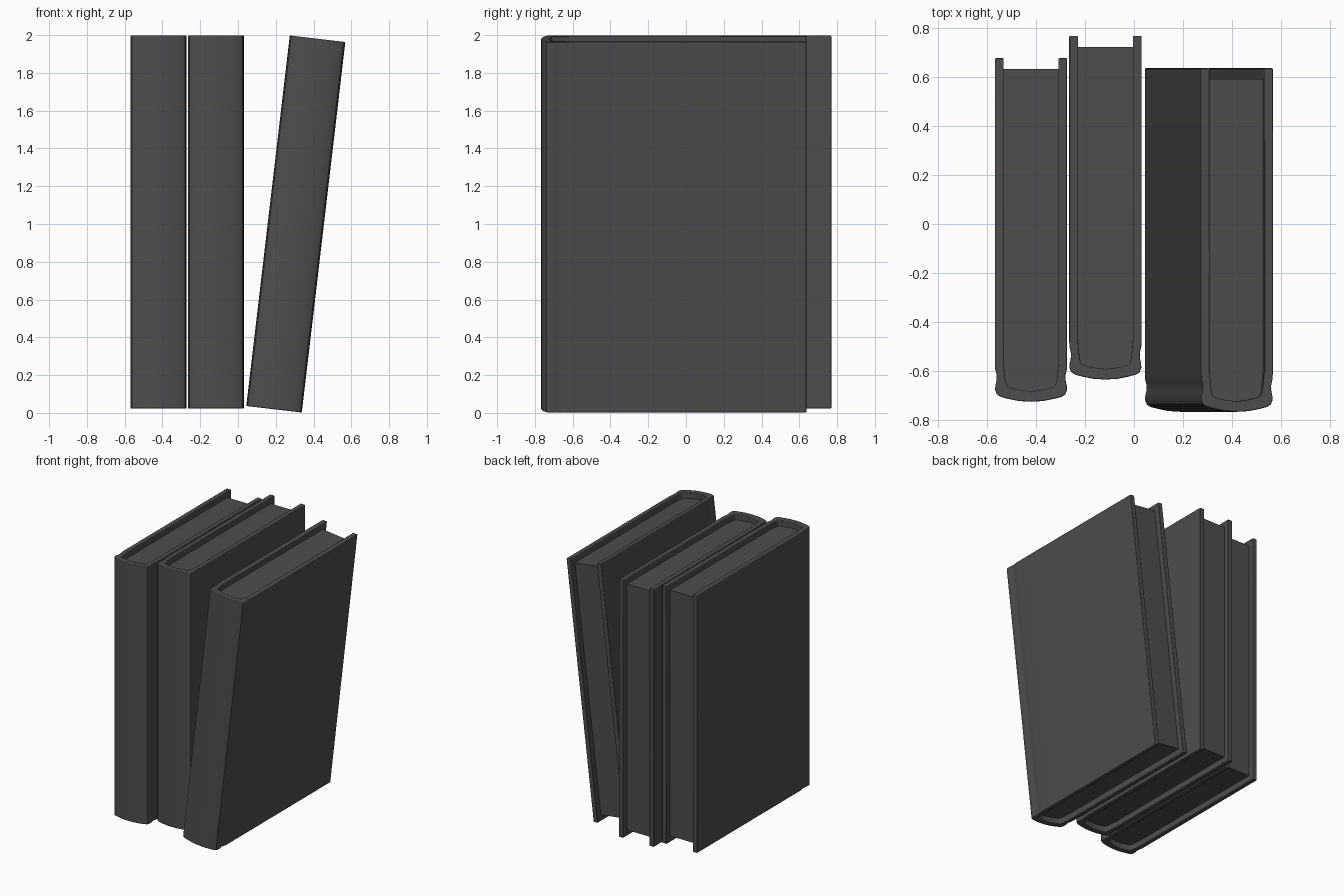
import bpy, bmesh, math

if "Cube" in bpy.data.objects:
    bpy.data.objects.remove(bpy.data.objects["Cube"])

HEIGHT, INSET = 1.975, 0.045

# Half profiles of one book seen from above; y = 0 is the middle of the spine
OUTER = [(0, 0), (0.05, 0.003), (0.095, 0.012), (0.125, 0.020), (0.140, 0.030),
         (0.147, 0.048), (0.146, 0.066), (0.142, 0.084), (0.1405, 0.100),
         (0.142, 0.114), (0.1465, 0.132), (0.148, 0.155), (0.148, 1.405)]
INNER = [(0.112, 0.16), (0.108, 0.115), (0.104, 0.08), (0.096, 0.060),
         (0.05, 0.049), (0, 0.043)]

# Dark grey shared by covers and pages
dark = bpy.data.materials.new("dark_grey")
dark.diffuse_color = (0.075, 0.075, 0.075, 1)
dark.use_nodes = True
dark.node_tree.nodes["Principled BSDF"].inputs["Base Color"].default_value = dark.diffuse_color


def mirrored(half):
    """Right-hand half plus its left-hand reflection, as a closed outline."""
    return half + [(-x, y) for x, y in reversed(half) if x > 0]


def prism(name, loop, height, location, tilt, bevel):
    bm = bmesh.new()
    face = bm.faces.new([bm.verts.new((x, y, -height / 2)) for x, y in loop])
    ext = bmesh.ops.extrude_face_region(bm, geom=[face])
    top = [g for g in ext["geom"] if isinstance(g, bmesh.types.BMVert)]
    bmesh.ops.translate(bm, verts=top, vec=(0, 0, height))
    bmesh.ops.recalc_face_normals(bm, faces=bm.faces[:])
    mesh = bpy.data.meshes.new(name)
    bm.to_mesh(mesh)
    bm.free()
    mesh.materials.append(dark)
    obj = bpy.data.objects.new(name, mesh)
    bpy.context.collection.objects.link(obj)
    obj.location = location
    obj.rotation_euler.y = tilt
    bpy.ops.object.select_all(action='DESELECT')
    obj.select_set(True)
    bpy.context.view_layer.objects.active = obj
    bpy.ops.object.shade_smooth_by_angle(angle=math.radians(35))
    if bevel:
        mod = obj.modifiers.new("soft_edges", 'BEVEL')
        mod.width, mod.segments = bevel, 2
        mod.limit_method, mod.angle_limit = 'ANGLE', math.radians(50)


def book(name, location, tilt=0):
    # Cover: two boards joined by a rounded spine with hinge grooves
    right = OUTER + [(0.112, 1.405)] + INNER
    left = [(-x, y) for x, y in reversed(right[1:-1])]
    prism(name + "_cover", right + left, HEIGHT, location, tilt, 0.004)
    # Page block: fills the cover, set back at the top, bottom and rear
    pages = mirrored(INNER[::-1] + [(0.112, 1.36)])
    prism(name + "_pages", pages, HEIGHT - 2 * INSET, location, tilt, 0)


book("left_book", (-0.421, -0.727, 1.01))
book("middle_book", (-0.117, -0.636, 1.01))
book("leaning_book", (0.306, -0.768, 1.0), math.radians(6.7))
